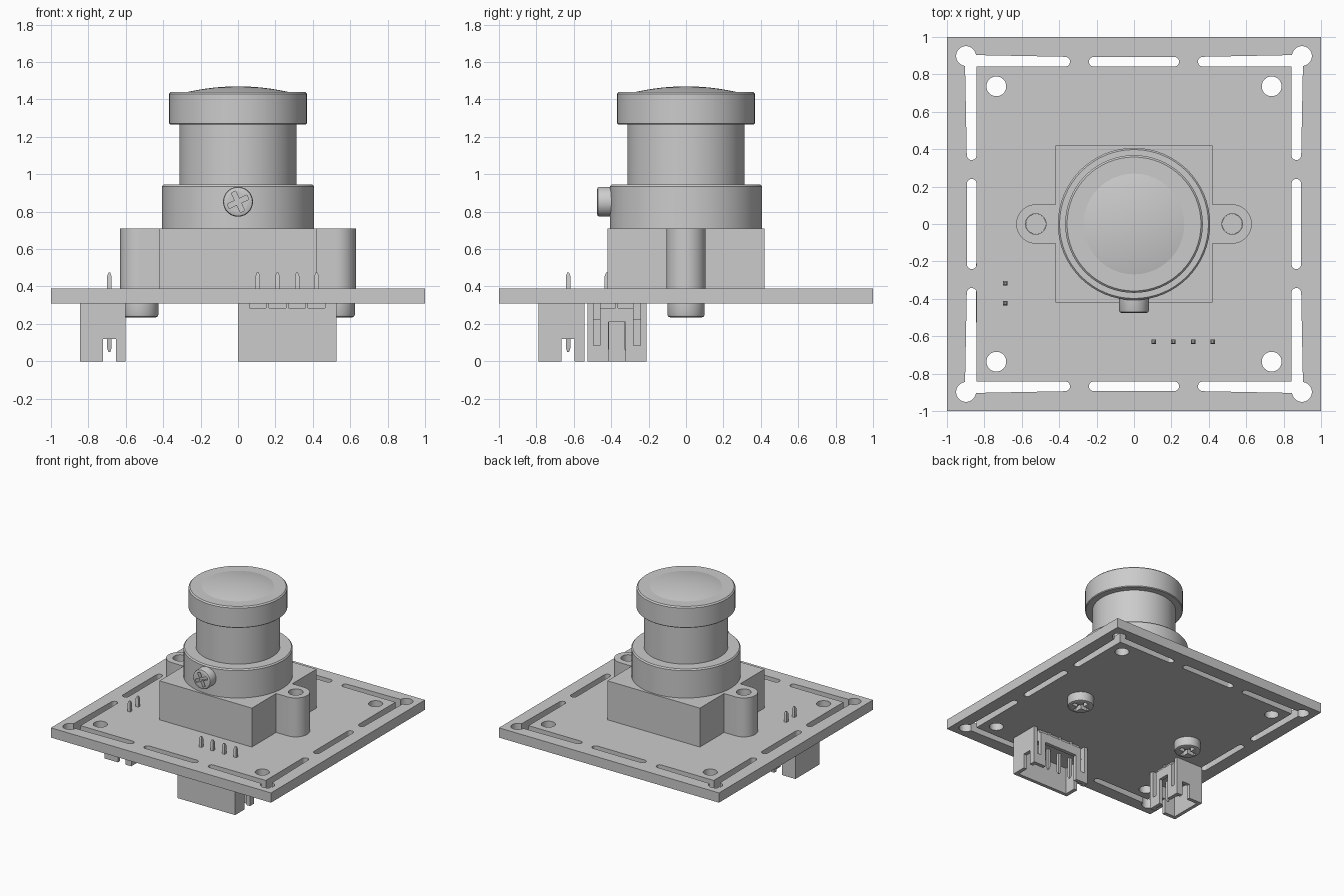
import bpy, bmesh
from math import sin, cos, pi, radians, asin
from mathutils import Matrix

if "Cube" in bpy.data.objects:
    bpy.data.objects.remove(bpy.data.objects["Cube"])


def add(name, mesh, loc=(0, 0, 0), rot=(0, 0, 0)):
    ob = bpy.data.objects.new(name, mesh)
    ob.location, ob.rotation_euler = loc, rot
    bpy.context.collection.objects.link(ob)
    return ob


def bake(ob):
    """Mesh of an object with its modifiers / curve fill applied."""
    dg = bpy.context.evaluated_depsgraph_get()
    return bpy.data.meshes.new_from_object(ob.evaluated_get(dg))


def arc(cx, cy, r, a0, a1, n=16):
    """Arc points, angles in degrees."""
    return [(cx + r * cos(radians(a0 + (a1 - a0) * i / n)),
             cy + r * sin(radians(a0 + (a1 - a0) * i / n))) for i in range(n + 1)]


def circle(cx, cy, r, n=32):
    return arc(cx, cy, r, 0, 360, n)[:-1]


def plate(name, loops, z0, z1):
    """Flat plate from an outline plus hole loops."""
    cu = bpy.data.curves.new(name, 'CURVE')
    cu.dimensions, cu.fill_mode, cu.extrude = '2D', 'BOTH', (z1 - z0) / 2
    for pts in loops:
        sp = cu.splines.new('POLY')
        sp.points.add(len(pts) - 1)
        for p, (x, y) in zip(sp.points, pts):
            p.co = (x, y, 0, 1)
        sp.use_cyclic_u = True
    tmp = add(name + "_curve", cu)
    mesh = bake(tmp)
    bpy.data.objects.remove(tmp)
    bm = bmesh.new()
    bm.from_mesh(mesh)
    bmesh.ops.remove_doubles(bm, verts=bm.verts, dist=1e-5)
    bmesh.ops.recalc_face_normals(bm, faces=bm.faces)
    bm.to_mesh(mesh)
    bm.free()
    return add(name, mesh, (0, 0, (z0 + z1) / 2))


def lathe(name, profile, segs=64, loc=(0, 0, 0), turn=0.0):
    """Revolve (radius, z) points round z; closed with caps."""
    bm = bmesh.new()
    rings = [[bm.verts.new((r * cos(turn + 2 * pi * i / segs),
                            r * sin(turn + 2 * pi * i / segs), z))
              for i in range(segs)] for r, z in profile]
    for a, b in zip(rings, rings[1:]):
        for i in range(segs):
            j = (i + 1) % segs
            bm.faces.new((a[i], a[j], b[j], b[i]))
    bm.faces.new(rings[0][::-1])
    bm.faces.new(rings[-1])
    mesh = bpy.data.meshes.new(name)
    bm.to_mesh(mesh)
    bm.free()
    return add(name, mesh, loc)


def boxes(name, specs):
    """One mesh of boxes given as (x0, x1, y0, y1, z0, z1[, turn])."""
    bm = bmesh.new()
    for x0, x1, y0, y1, z0, z1, *turn in specs:
        m = (Matrix.Rotation(turn[0] if turn else 0, 4, 'Z')
             @ Matrix.Translation(((x0 + x1) / 2, (y0 + y1) / 2, (z0 + z1) / 2))
             @ Matrix.Diagonal((x1 - x0, y1 - y0, z1 - z0, 1)))
        bmesh.ops.create_cube(bm, size=1, matrix=m)
    mesh = bpy.data.meshes.new(name)
    bm.to_mesh(mesh)
    bm.free()
    return add(name, mesh)


def cut(ob, specs):
    cutter = boxes("cutter", specs)
    cutter.hide_render = True
    mod = ob.modifiers.new("cut", 'BOOLEAN')
    mod.operation, mod.object, mod.solver, mod.use_self = 'DIFFERENCE', cutter, 'EXACT', True
    mesh = bake(ob)
    ob.modifiers.clear()
    ob.data = mesh
    bpy.data.objects.remove(cutter)


# Circuit board: corner holes merged with L slots, middle slots, mounting holes
S, H, C, R = 0.868, 0.026, 0.898, 0.053
dip = math_a = 180 / pi * asin((C - S - H) / R)
corner = (arc(S, 0.368, H, 180, 360) + arc(C, C, R, -90 - dip, 180 + dip, 28)[1:-1]
          + arc(0.368, S, H, 90, 270) + [(S - H, S - H)])
loops = [[(-1, -1), (1, -1), (1, 1), (-1, 1)]]
mid = arc(0.215, S, H, -90, 90) + arc(-0.215, S, H, 90, 270)
for sx in (-1, 1):
    loops += [[(x, sx * y) for x, y in mid], [(sx * y, x) for x, y in mid]]
    for sy in (-1, 1):
        loops.append([(sx * x, sy * y) for x, y in corner])
        loops.append(circle(sx * 0.736, sy * 0.736, R))
plate("circuit_board", loops, 0.31, 0.39)

# Lens holder: square block with two screw ears
half = [(0.42, -0.42), (0.42, -0.105)] + arc(0.525, 0, 0.105, -90, 90, 24) + [(0.42, 0.105), (0.42, 0.42)]
outline = half + [(-x, -y) for x, y in half]
plate("lens_holder", [outline, circle(0.525, 0, 0.055), circle(-0.525, 0, 0.055)], 0.39, 0.71)

# Lens collar, barrel, cap and glass
lathe("lens_collar", [(0.407, 0.70), (0.407, 0.935), (0.398, 0.945)])
lathe("lens_barrel", [(0.314, 0.94), (0.314, 1.27)])
lathe("lens_cap", [(0.362, 1.265), (0.368, 1.271), (0.368, 1.43), (0.358, 1.44)])
lathe("lens_glass", [(0.278, 1.435)] + [(0.278 * cos(pi / 2 * t / 10), 1.438 + 0.032 * (1 - cos(pi / 2 * t / 10) ** 2))
                                        for t in range(10)] + [(0.004, 1.47)])


# Cross-head screws
def screw(name, r, h, loc, rot, shaft, turn):
    b = r * 0.15
    prof = [(r, 0), (r, h - b), (r - b * 0.3, h - b * 0.3), (r - b, h)]
    if shaft:
        prof = [(0.054, -shaft), (0.054, 0)] + prof
    ob = lathe(name, prof, 48)
    a, w = r * 0.72, r * 0.16
    cut(ob, [(-a, a, -w, w, h * 0.5, h + 0.1, turn), (-w, w, -a, a, h * 0.5, h + 0.1, turn)])
    ob.location, ob.rotation_euler = loc, rot


screw("focus_screw", 0.08, 0.095, (0, -0.38, 0.853), (pi / 2, 0, 0), 0, radians(25))
for side, label in ((-1, "left"), (1, "right")):
    screw(label + "_mount_screw", 0.1, 0.075, (side * 0.525, 0, 0.31), (pi, 0, 0), 0.34, 0)


# Pin header sockets under the board, with pins through it
def connector(name, count, loc, rot):
    L, pitch = 0.0525 * count + 0.0525, 0.105
    body = boxes(name + "_socket", [(-L, L, -0.158, 0.087, 0, 0.31)])
    us = [(i - (count - 1) / 2) * pitch for i in range(count)]
    w = L - 0.112
    cuts = [(-L + 0.03, L - 0.03, -0.13, 0.057, -0.1, 0.22),
            (-L - 0.1, L + 0.1, -0.035, 0.035, -0.1, 0.12),
            (-w, w, 0.04, 0.2, -0.1, 0.21)]
    for s in (-1, 1):
        a, b = sorted((s * (L - 0.067), s * (L - 0.032)))
        cuts.append((a, b, 0.045, 0.2, 0.085, 0.4))
    for u in us:
        cuts += [(u - 0.045, u + 0.045, -0.2, -0.143, 0.285, 0.4),
                 (u - 0.045, u + 0.045, 0.07, 0.2, 0.285, 0.4)]
    cut(body, cuts)
    body.location, body.rotation_euler = (*loc, 0), (0, 0, rot)
    for i, u in enumerate(us):
        lathe(f"{name}_pin_{i + 1}", [(0.007, 0.05), (0.017, 0.07), (0.017, 0.455), (0.007, 0.475)], 4,
              (loc[0] + u * cos(rot), loc[1] + u * sin(rot), 0), pi / 4)


connector("four_pin", 4, (0.263, -0.63), 0)
connector("two_pin", 2, (-0.688, -0.37), -pi / 2)

# Smooth round surfaces, keep edges sharp
for ob in bpy.context.scene.objects:
    ob.select_set(True)
    bpy.context.view_layer.objects.active = ob
bpy.ops.object.shade_smooth_by_angle(angle=radians(30))
